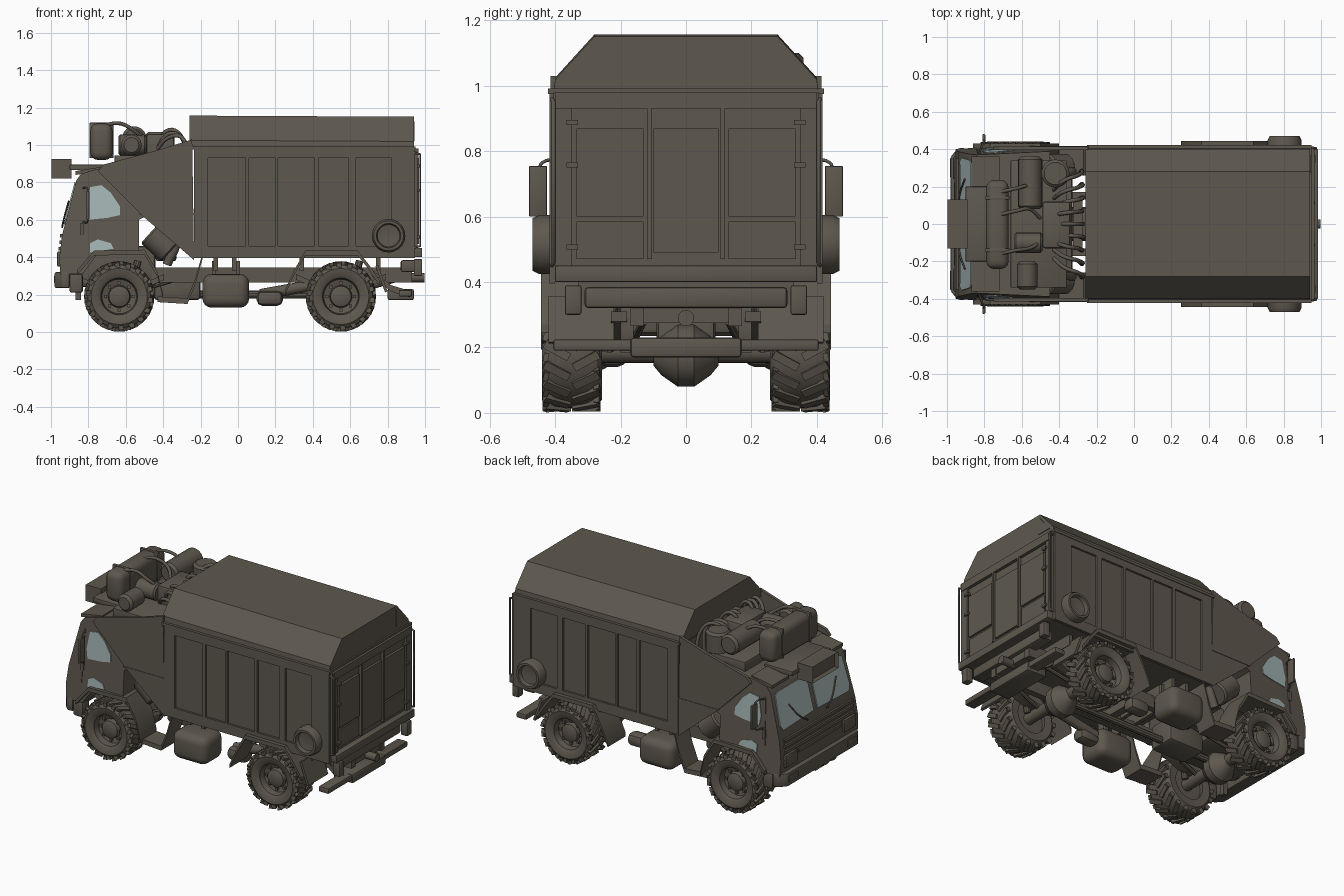
import bpy, bmesh, math
from mathutils import Vector, Matrix

if "Cube" in bpy.data.objects:
    bpy.data.objects.remove(bpy.data.objects["Cube"])


def material(name, c):
    m = bpy.data.materials.new(name)
    m.diffuse_color = (*c, 1)
    m.use_nodes = True
    m.node_tree.nodes["Principled BSDF"].inputs["Base Color"].default_value = m.diffuse_color
    return m


BODY = material("dark olive paint", (0.112, 0.098, 0.076))
GLASS = material("pale blue glass", (0.37, 0.46, 0.46))


def finish(name, bm, mat=BODY, bevel=0, seg=2):
    bmesh.ops.recalc_face_normals(bm, faces=bm.faces)
    if bevel:
        bmesh.ops.bevel(bm, geom=list(bm.edges), offset=bevel, segments=seg, affect='EDGES', profile=0.5)
    me = bpy.data.meshes.new(name)
    bm.to_mesh(me)
    bm.free()
    me.materials.append(mat)
    for p in me.polygons:
        p.use_smooth = True
    me.set_sharp_from_angle(angle=math.radians(32))
    o = bpy.data.objects.new(name, me)
    bpy.context.collection.objects.link(o)
    return o


def add_box(bm, x0, x1, y0, y1, z0, z1, rot=None):
    m = Matrix.Translation(((x0 + x1) / 2, (y0 + y1) / 2, (z0 + z1) / 2))
    if rot:
        m = m @ rot
    m = m @ Matrix.Diagonal((abs(x1 - x0), abs(y1 - y0), abs(z1 - z0), 1))
    bmesh.ops.create_cube(bm, size=1, matrix=m)


def box(name, x0, x1, y0, y1, z0, z1, bevel=0, rot=None, seg=2):
    bm = bmesh.new()
    add_box(bm, x0, x1, y0, y1, z0, z1, rot)
    return finish(name, bm, BODY, bevel, seg)


def slab(name, pts, vec, mat=BODY, bevel=0, edit=None):
    """Polygon of 3D points extruded along a vector."""
    bm = bmesh.new()
    f = bm.faces.new([bm.verts.new(p) for p in pts])
    r = bmesh.ops.extrude_face_region(bm, geom=[f])
    for v in r['geom']:
        if isinstance(v, bmesh.types.BMVert):
            v.co += Vector(vec)
    if edit:
        for v in bm.verts:
            edit(v)
    return finish(name, bm, mat, bevel)


def prism(name, xz, y0, y1, **k):
    return slab(name, [(x, y0, z) for x, z in xz], (0, y1 - y0, 0), **k)


def strip(name, xz, t, y0, y1):
    """Bent sheet following a side-view path."""
    return prism(name, list(xz) + [(x, z - t) for x, z in reversed(xz)], y0, y1)


def lathe(name, prof, origin, axis, n=24):
    """Profile of (radius, distance along axis) spun round the axis."""
    q = Vector((0, 0, 1)).rotation_difference(Vector(axis))
    bm = bmesh.new()
    rings = [[bm.verts.new(Vector(origin) + q @ Vector((r * math.cos(a), r * math.sin(a), h)))
              for a in (2 * math.pi * i / n for i in range(n))] for r, h in prof]
    for a, b in zip(rings, rings[1:]):
        for i in range(n):
            bm.faces.new((a[i], a[(i + 1) % n], b[(i + 1) % n], b[i]))
    bm.faces.new(rings[0])
    bm.faces.new(rings[-1])
    return finish(name, bm)


def cyl(name, p0, p1, r, n=16, e=0.0):
    d = Vector(p1) - Vector(p0)
    L = d.length
    prof = [(r - e, 0), (r, e), (r, L - e), (r - e, L)] if e else [(r, 0), (r, L)]
    return lathe(name, prof, p0, d.normalized(), n)


def tube(name, pts, r, handle='AUTO'):
    cu = bpy.data.curves.new(name, 'CURVE')
    cu.dimensions = '3D'
    cu.bevel_depth, cu.bevel_resolution, cu.resolution_u = r, 2, 5
    cu.use_fill_caps = True
    s = cu.splines.new('BEZIER')
    s.bezier_points.add(len(pts) - 1)
    for b, p in zip(s.bezier_points, pts):
        b.co = p
        b.handle_left_type = b.handle_right_type = handle
    cu.materials.append(BODY)
    bpy.context.collection.objects.link(bpy.data.objects.new(name, cu))


# Wheels: spun tyre and dished rim, angled tread lugs, hub bolts
TYRE = [(.105, .29), (.10, .262), (.15, .257), (.168, .272), (.177, .30), (.177, .40), (.168, .427), (.15, .441),
        (.112, .436), (.098, .425), (.092, .385), (.06, .375), (.055, .405), (.03, .415)]


def wheel(x, s):
    R, zc = .177, .19
    lathe("tyre", TYRE, (x, 0, zc), (0, s, 0), 32)
    bm = bmesh.new()
    for i in range(36):
        d = 2 * (i % 2) - 1
        t = Matrix.Translation((x, 0, zc)) @ Matrix.Rotation(2 * math.pi * i / 36, 4, 'Y')
        for dx, y, z, turn, size in ((0, .35 + d * .045, R, .5, (.026, .085, .018, 1)),
                                     (.02 * d, .35 + d * .078, R - .013, .2, (.026, .016, .03, 1))):
            bmesh.ops.create_cube(bm, size=1, matrix=t @ Matrix.Translation((dx, s * y, z)) @
                                  Matrix.Rotation(s * turn * d, 4, 'Z') @ Matrix.Diagonal(size))
    for i in range(8):
        a = 2 * math.pi * i / 8
        cx, cz = x + .073 * math.cos(a), zc + .073 * math.sin(a)
        add_box(bm, cx - .008, cx + .008, s * .37, s * .395, cz - .008, cz + .008)
    finish("tyre_tread", bm)


# Axles, differentials, springs, shock absorbers and driveshaft
FX, RX = -.635, .55
for x in (FX, RX):
    cyl("axle", (x, -.3, .187), (x, .3, .187), .035)
    lathe("differential", [(.03, -.1), (.06, -.075), (.095, -.025), (.095, .025), (.06, .075), (.03, .1)],
          (x, 0, .175), (0, 1, 0), 16)
    for s in (1, -1):
        wheel(x, s)
        strip("leaf_spring", [(x - .24, .31), (x - .12, .255), (x, .235), (x + .12, .255), (x + .24, .31)], .03,
              s * .18, s * .23)
        cyl("shock_absorber", (x + .05, s * .24, .19), (x + .1, s * .22, .38), .02, 10)
        cyl("steering_rod", (x + .03, s * .17, .2), (x + .3, s * .13, .28), .012, 8)
cyl("driveshaft", (FX, 0, .2), (RX, 0, .2), .022, 10)
box("gearbox", -.45, -.2, -.09, .09, .17, .33, .02)
box("engine", -.88, -.44, -.17, .17, .24, .46, .02)

# Chassis rails and cross members
for s in (1, -1):
    box("chassis_rail", -.92, .93, s * .13, s * .17, .265, .345)
for x in (-.9, -.3, .1, .35, .75, .9):
    box("cross_member", x - .025, x + .025, -.17, .17, .275, .34)
for x in (-.12, -.02, .34, .75):
    box("body_mount", x - .012, x + .012, -.33, .33, .33, .41)


# Cab, flat sides narrowing towards the roof and the nose
def cab_y(x, z):
    return .415 - (z - .5) * .07 + (x + .5) * .06


def taper(v):
    v.co.y = math.copysign(cab_y(v.co.x, v.co.z), v.co.y)


def front_x(z):
    return -.94 + (z - .52) * .2586


def pane(name, yz, mat, t):
    slab(name, [(front_x(z), y, z) for y, z in yz], (-t, 0, t * .25), mat)


prism("cab", [(-.95, .31), (-.955, .40), (-.94, .52), (-.865, .81), (-.84, .845), (-.76, .87), (-.45, .92), (-.45, .64),
              (-.53, .60), (-.53, .42), (-.75, .42), (-.83, .31)], -.4, .4, edit=taper)
SIDE_GLASS = {"door_window": [(-.80, .60), (-.81, .66), (-.79, .775), (-.73, .785), (-.68, .745), (-.63, .67),
                              (-.63, .625), (-.70, .61)],
              "lower_window": [(-.79, .425), (-.79, .475), (-.75, .495), (-.68, .475), (-.665, .445), (-.73, .435)]}
for s in (1, -1):
    pane("windscreen", [(s * .02, .585), (s * .335, .575), (s * .355, .61), (s * .34, .785), (s * .31, .80),
                        (s * .02, .80)], GLASS, .006)
    for nm, pts in SIDE_GLASS.items():
        slab(nm, [(x, s * (cab_y(x, z) - .002), z) for x, z in pts], (0, s * .007, 0), GLASS)
    # door edge, handle, step
    slab("door_edge", [(x, s * (cab_y(x, z) - .003), z)
                       for x, z in ((-.845, .44), (-.837, .44), (-.827, .78), (-.835, .78))], (0, s * .007, 0))
    box("door_handle", -.845, -.825, s * .38, s * .402, .52, .58)
    box("cab_step", -.9, -.83, s * .33, s * .40, .21, .31, .01)
    # mirrors on arms, wipers
    box("mirror", -.81, -.795, s * .425, s * .48, .60, .755, .004)
    tube("mirror_arm", [(-.83, s * .37, .77), (-.805, s * .44, .765), (-.803, s * .45, .74)], .005)
    tube("mirror_arm", [(-.83, s * .38, .59), (-.805, s * .44, .59), (-.803, s * .45, .62)], .005)
    tube("wiper", [(-.94, s * .1, .56), (-.932, s * .16, .60), (-.905, s * .24, .70)], .005)
    # headlamps, tow hooks, bumper lamps
    box("headlamp_housing", -.967, -.94, s * .24, s * .36, .35, .43, .006)
    box("tow_hook", -.87, -.84, s * .2, s * .23, .17, .25)
    box("bumper_lamp", -.985, -.96, s * .25, s * .35, .26, .30, .005)
for i in range(4):
    z, w = .40 + i * .035, .22 if i < 1 else .35
    box("grille_slat", -.963 + i * .004, -.93, -w, w, z, z + .02)
slab("front_bumper", [(-.90, -.405, .235), (-.94, -.405, .235), (-.98, -.36, .235), (-.98, .36, .235),
                      (-.94, .405, .235), (-.90, .405, .235)], (0, 0, .085), bevel=.008)

# Roof visor and its front box
bm = bmesh.new()
add_box(bm, -.998, -.89, -.13, .13, .82, .925)
f = min(bm.faces, key=lambda q: q.calc_center_median().x)
bmesh.ops.inset_individual(bm, faces=[f], thickness=.015, depth=-.02)
finish("roof_front_box", bm)
box("roof_visor", -.90, -.70, -.20, .20, .865, .895, .004)
for s in (1, -1):
    prism("visor_wing", [(-.87, .84), (-.87, .86), (-.72, .885), (-.72, .86)], s * .19, s * .36)

# Side fairings between cab and load box
for s in (1, -1):
    prism("side_fairing", [(-.75, .86), (-.72, .895), (-.42, .975), (-.245, 1.03), (-.235, .385), (-.51, .62)],
          s * .395, s * .415)
    prism("fairing_seam", [(-.52, .625), (-.23, .625), (-.23, .633), (-.53, .633)], s * .41, s * .418)

# Roof machinery: tank, cylinders, hoses
box("roof_tank", -.79, -.67, -.24, .235, .92, 1.115, .04, seg=3)
for y in (-.14, .14):
    box("tank_strap", -.794, -.666, y - .01, y + .01, .93, 1.119, .004)
cyl("air_canister", (-.555, .08, 1.035), (-.555, .36, 1.035), .065, 20, .015)
cyl("filter_drum", (-.42, .27, .93), (-.42, .27, 1.07), .075, 20, .015)
cyl("rear_canister", (-.57, -.35, 1.0), (-.57, -.2, 1.0), .055, 16, .015)
box("pump_block", -.49, -.34, -.13, .12, .88, 1.06, .015)
cyl("pump_motor", (-.64, -.1, 1.0), (-.49, -.1, 1.0), .055, 16, .01)
box("machinery_bed", -.66, -.36, -.34, .34, .88, .945, .005)
for i in range(9):
    y = -.26 + i * .065
    tube("hose", [(-.43, y * .7, .98), (-.37, y * .9, 1.04 + .02 * (i % 3)), (-.30, y, 1.04), (-.28, y * 1.1, .85),
                  (-.30, y, .5)], .011)
for y in (-.16, .05, .17):
    tube("tank_pipe", [(-.72, y, 1.105), (-.63, y + .02, 1.115), (-.56, y + .03, 1.08), (-.5, y * .6, 1.03)], .01)
# Machinery behind the cab
for s in (1, -1):
    cyl("intake_drum", (-.47, s * .3, .53), (-.36, s * .3, .43), .075, 16, .01)
    tube("intake_hose", [(-.40, s * .26, .62), (-.33, s * .28, .5), (-.38, s * .27, .36)], .025)
box("rear_cooler", -.44, -.33, -.26, .26, .38, .90, .01)

# Load box with framed sides
X0, X1 = -.235, .945
box("load_box", X0, X1, -.405, .405, .40, .99)
panels = [(-.16, .04), (.06, .20), (.215, .41), (.43, .59), (.63, .82)]
edges = [X0] + [v for p in panels for v in p] + [X1]
for s in (1, -1):
    bm = bmesh.new()
    for a, b in zip(edges[::2], edges[1::2]):
        add_box(bm, a, b, s * .40, s * .418, .46, .93)
    add_box(bm, X0, X1, s * .40, s * .418, .395, .46)
    add_box(bm, X0, X1, s * .40, s * .418, .93, .98)
    finish("side_frame", bm)
    # round side port
    lathe("side_port", [(.09, .40), (.09, .45), (.08, .47), (.066, .47), (.06, .445), (.03, .44)], (.805, 0, .515),
          (0, s, 0), 20)
    # rear corner posts, door rods and hinges
    box("rear_post", .935, .96, s * .35, s * .405, .45, .98)
    tube("corner_rod", [(.94, s * .41, .96), (.975, s * .405, .95), (.975, s * .405, .46), (.94, s * .41, .45)],
         .006, 'VECTOR')
    for z in (.50, .75, .88):
        box("hinge", .95, .97, s * .33, s * .365, z, z + .015)
    box("door_rod", .95, .967, s * .105, s * .12, .47, .93)
    box("rear_door_panel", .94, .96, s * .13, s * .335, .60, .87)
    box("rear_door_base", .94, .955, s * .13, s * .335, .47, .585)
box("rear_centre_panel", .94, .96, -.1, .1, .49, .87)
box("rear_top_rail", .935, .965, -.40, .40, .93, .98)
box("rear_sill", .92, .985, -.40, .40, .40, .45, .005)

# Roof lid with chamfered sides
slab("roof_lid", [(-.26, -.405, .985), (-.26, -.40, 1.025), (-.26, -.28, 1.157), (-.26, .28, 1.157), (-.26, .40, 1.025),
                  (-.26, .405, .985)], (1.2, 0, -.006))
box("lid_lip", -.25, .95, -.422, .422, .975, .992)
slab("lid_hatch", [(.935, .27, 1.02), (.935, .37, 1.02), (.935, .28, 1.125), (.935, .27, 1.125)], (.009, 0, 0))

# Fenders, mud flaps, fuel tanks
for s in (1, -1):
    strip("rear_fender", [(.25, .22), (.30, .33), (.36, .435), (.64, .435), (.70, .36), (.76, .27)], .026, s * .26, s * .443)
    strip("front_fender", [(-.86, .33), (-.77, .435), (-.50, .44), (-.43, .32), (-.40, .20)], .026, s * .26, s * .43)
    strip("battery_shield", [(-.43, .19), (-.27, .18), (-.23, .28), (-.19, .42)], .03, s * .26, s * .40)
    box("fuel_tank", -.19, .06, s * .22, s * .42, .13, .31, .05, seg=4)
    for x in (-.13, 0):
        box("tank_band", x - .01, x + .01, s * .24, s * .26, .29, .38)
    box("air_reservoir", .1, .24, s * .18, s * .27, .14, .22, .03)
    # rear lamps, bumper brackets and flaps
    box("rear_lamp", .94, .985, s * .32, s * .37, .30, .39, .006)
    strip("bumper_bracket", [(.72, .33), (.82, .25), (.92, .22)], .035, s * .16, s * .2)
    box("rear_flap", .76, .775, s * .22, s * .42, .21, .36, rot=Matrix.Rotation(-.35, 4, 'Y'))
box("rear_beam", .87, .95, -.31, .31, .32, .385, .012)
box("rear_bumper", .86, .93, -.405, .405, .19, .225, .006)
box("bumper_centre", .80, .94, -.17, .17, .17, .23, .01)
cyl("tow_hitch", (.9, 0, .29), (.998, 0, .29), .025, 12)
cyl("exhaust", (.12, -.2, .2), (.4, -.2, .25), .03, 12)
